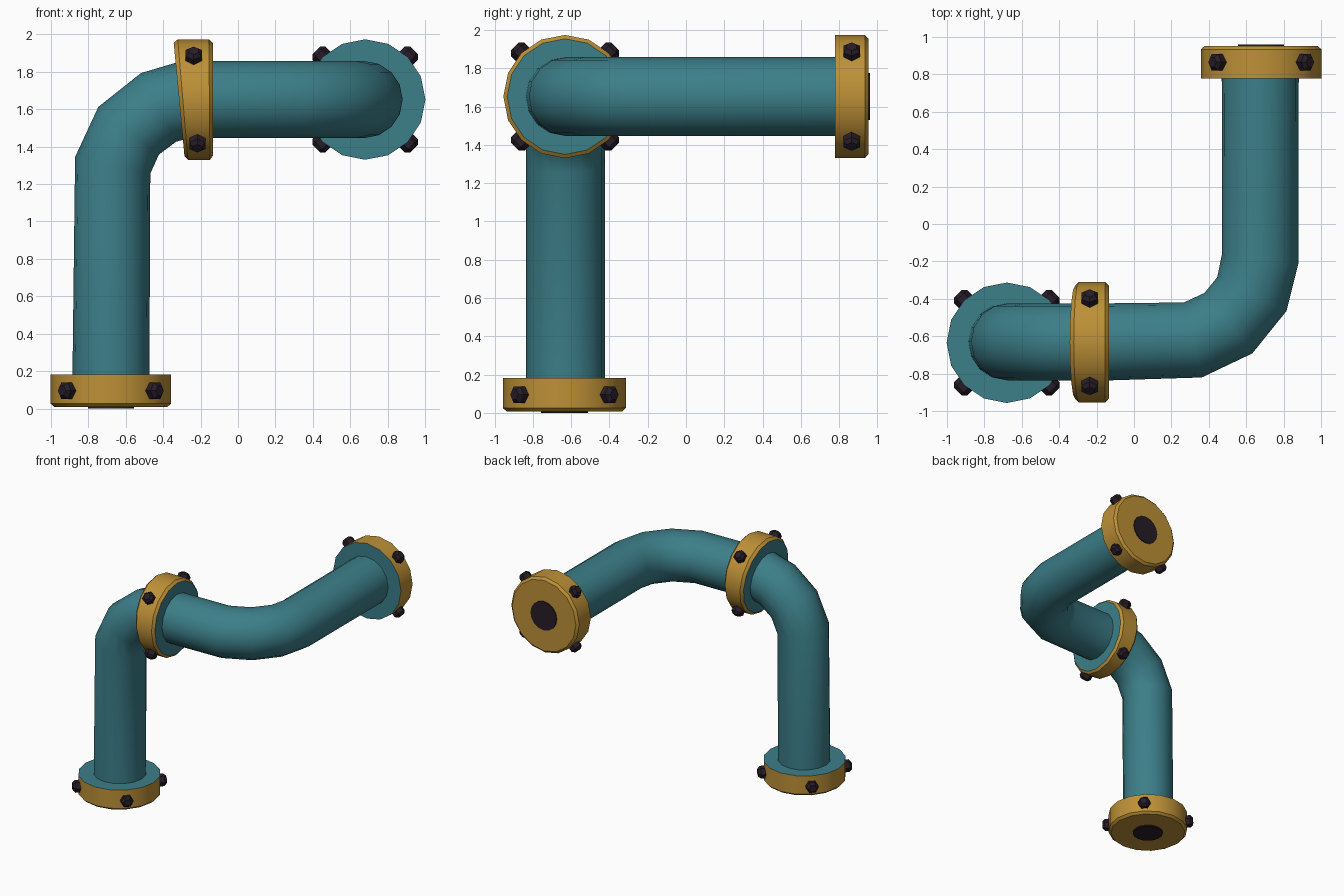
import bpy, bmesh, math
from mathutils import Matrix, Vector

if "Cube" in bpy.data.objects:
    bpy.data.objects.remove(bpy.data.objects["Cube"])


def material(name, rgb):
    m = bpy.data.materials.new(name)
    m.diffuse_color = (*rgb, 1)
    m.use_nodes = True
    m.node_tree.nodes["Principled BSDF"].inputs["Base Color"].default_value = m.diffuse_color
    return m


TEAL = material("teal", (0.045, 0.21, 0.25))
GOLD = material("gold", (0.51, 0.28, 0.038))
DARK = material("dark", (0.02, 0.012, 0.02))


def finish(obj):
    bpy.ops.object.select_all(action='DESELECT')
    obj.select_set(True)
    bpy.context.view_layer.objects.active = obj
    bpy.ops.object.shade_smooth_by_angle(angle=math.radians(35))


def lathe(name, profile, sides, matrix, mats, face_mats=None, warp=None):
    """Capped lathe of (radius, height) points about local z.
    face_mats gives the material index for bottom cap, each band, top cap."""
    bm = bmesh.new()
    rings = []
    for r, h in profile:
        ring = []
        for i in range(sides):
            a = math.tau * i / sides
            v = Vector((r * math.cos(a), r * math.sin(a), h))
            ring.append(bm.verts.new(matrix @ (warp(v) if warp else v)))
        rings.append(ring)
    idx = face_mats or [0] * (len(profile) + 1)
    bm.faces.new(rings[0][::-1]).material_index = idx[0]
    for k in range(len(rings) - 1):
        for i in range(sides):
            j = (i + 1) % sides
            f = bm.faces.new((rings[k][i], rings[k][j], rings[k + 1][j], rings[k + 1][i]))
            f.material_index = idx[k + 1]
    bm.faces.new(rings[-1]).material_index = idx[-1]
    bm.normal_update()
    mesh = bpy.data.meshes.new(name)
    bm.to_mesh(mesh)
    bm.free()
    for m in mats:
        mesh.materials.append(m)
    obj = bpy.data.objects.new(name, mesh)
    bpy.context.collection.objects.link(obj)
    finish(obj)


def bolts(name, matrix, height, warp=None):
    """Four chamfered hex bolts pointing out from the flange rim."""
    for k in range(4):
        a = math.radians(45 + 90 * k)
        d = Vector((math.cos(a), math.sin(a), 0))
        p = d * 0.29 + Vector((0, 0, height))
        if warp:
            p = warp(p)
        m = matrix @ Matrix.Translation(p) @ d.to_track_quat('Z', 'Y').to_matrix().to_4x4()
        lathe(f"{name}_bolt_{k + 1}", [(0.05, 0), (0.05, 0.06), (0.03, 0.08)], 6, m, [DARK])


# Swept pipe with two bends
Y, Z = -0.63, 1.652
path = [(-0.68, Y, 0.1), (-0.67, Y, 1.30), (-0.585, Y, 1.485), (-0.425, Y, 1.61),
        (-0.285, Y, 1.65), (-0.13, Y, Z), (0.315, -0.62, Z), (0.505, -0.53, Z),
        (0.63, -0.375, Z), (0.675, -0.185, Z), (0.675, 0.88, Z)]
curve = bpy.data.curves.new("pipe", 'CURVE')
curve.dimensions = '3D'
curve.bevel_depth = 0.206
curve.bevel_resolution = 6
spline = curve.splines.new('POLY')
spline.points.add(len(path) - 1)
for pt, co in zip(spline.points, path):
    pt.co = (*co, 1)
curve.materials.append(TEAL)
pipe = bpy.data.objects.new("pipe", curve)
bpy.context.collection.objects.link(pipe)
bpy.ops.object.select_all(action='DESELECT')
pipe.select_set(True)
bpy.context.view_layer.objects.active = pipe
bpy.ops.object.convert(target='MESH')
finish(bpy.context.view_layer.objects.active)

# End flanges: gold rim and outer face, teal inner face, dark bore disc
base = Matrix.Translation((-0.68, -0.635, 0))
outlet = Matrix.Translation((0.68, 0.96, Z)) @ Matrix.Rotation(math.pi / 2, 4, 'X')
for name, m in (("base_flange", base), ("outlet_flange", outlet)):
    lathe(name, [(0.302, 0.008), (0.322, 0.026), (0.322, 0.183)], 16, m,
          [GOLD, TEAL], [0, 0, 0, 1])
    lathe(name + "_bore", [(0.123, 0), (0.123, 0.02)], 16, m, [DARK])
    bolts(name, m, 0.095)

# Middle flange: its bend-side face leans
middle = Matrix.Translation((-0.315, -0.632, Z)) @ Matrix.Rotation(math.pi / 2, 4, 'Y')


def lean(v):
    return Vector((v.x, v.y, v.z + 0.095 * v.x * (1 - v.z / 0.18)))


lathe("middle_flange", [(0.302, 0), (0.322, 0.02), (0.322, 0.162), (0.302, 0.18)], 16,
      middle, [GOLD, TEAL], [1, 0, 0, 0, 1], lean)
bolts("middle_flange", middle, 0.088, lean)
